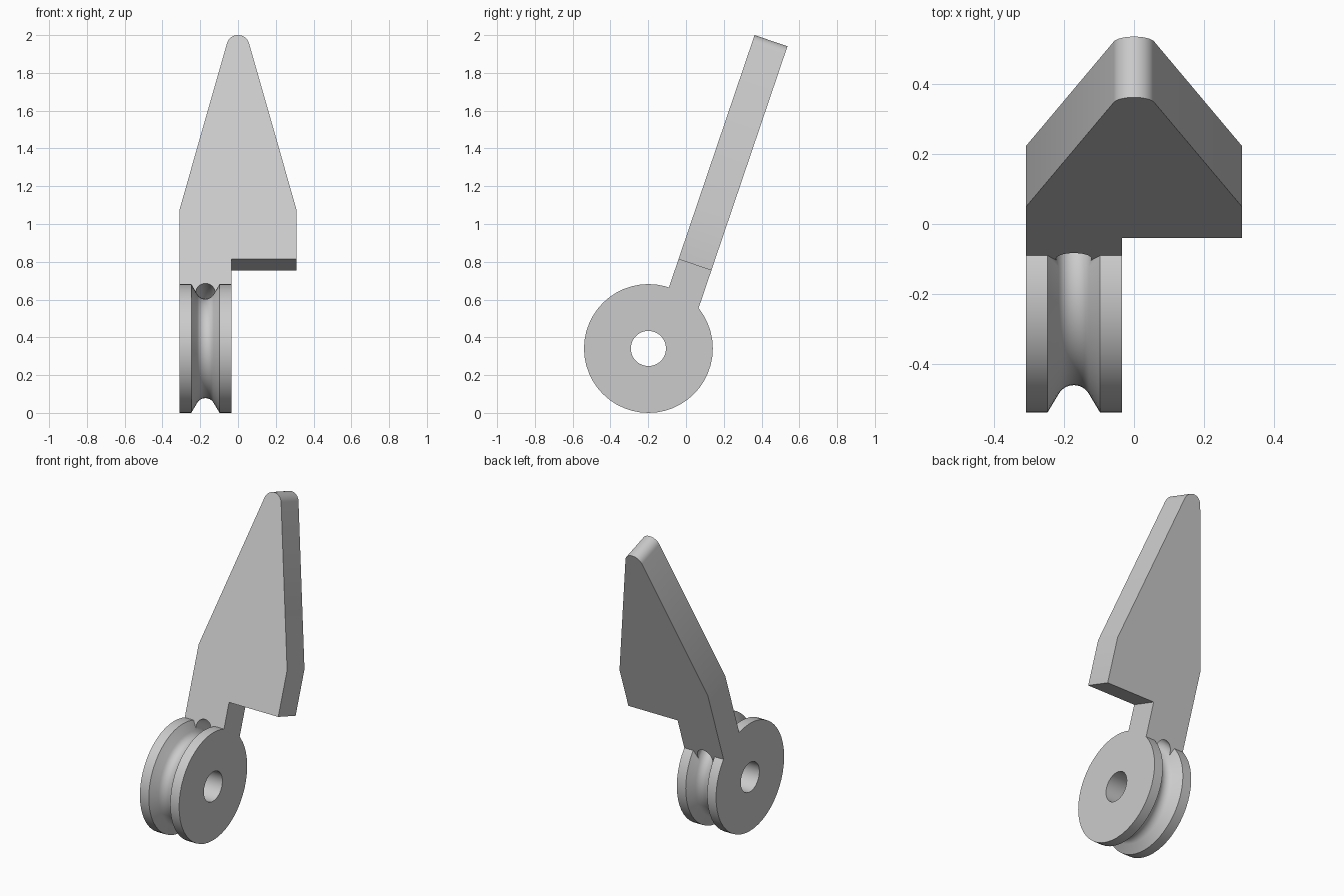
import bpy, bmesh
from math import sin, cos, atan2, asin, hypot, pi, radians
from mathutils import Vector

if "Cube" in bpy.data.objects:
    bpy.data.objects.remove(bpy.data.objects["Cube"])

LEFT, RIGHT = -0.035, -0.31              # wheel faces along x
MID = (LEFT + RIGHT) / 2
HUB = Vector((0, -0.199, 0.341))         # wheel centre
RIM, BORE = 0.341, 0.093
ROPE_R, ROPE = 0.313, 0.05               # groove centre line and rope radius
STEPS = 48

grey = bpy.data.materials.new("light_grey")
grey.use_nodes = True
colour = (0.6, 0.6, 0.6, 1)
grey.diffuse_color = colour
grey.node_tree.nodes["Principled BSDF"].inputs["Base Color"].default_value = colour


def finish(name, bm):
    bmesh.ops.recalc_face_normals(bm, faces=bm.faces)
    mesh = bpy.data.meshes.new(name)
    bm.to_mesh(mesh)
    bm.free()
    mesh.materials.append(grey)
    ob = bpy.data.objects.new(name, mesh)
    bpy.context.collection.objects.link(ob)
    return ob


def lathe(name, profile):
    """Spin a closed (x, radius) profile around the wheel axle."""
    bm = bmesh.new()
    rings = []
    for i in range(STEPS):
        a = 2 * pi * i / STEPS
        rings.append([bm.verts.new(HUB + Vector((x, r * sin(a), r * cos(a))))
                      for x, r in profile])
    n = len(profile)
    for i in range(STEPS):
        p, q = rings[i], rings[(i + 1) % STEPS]
        for j in range(n):
            k = (j + 1) % n
            bm.faces.new((p[j], p[k], q[k], q[j]))
    return finish(name, bm)


def boolean(ob, other, operation):
    mod = ob.modifiers.new(operation.lower(), "BOOLEAN")
    mod.operation, mod.solver, mod.object = operation, "EXACT", other
    bpy.context.view_layer.objects.active = ob
    bpy.ops.object.modifier_apply(modifier=mod.name)
    bpy.data.objects.remove(other)


# Grooved wheel with an axle bore
groove = [(MID + ROPE * cos(radians(d)), ROPE_R + ROPE * sin(radians(d)))
          for d in range(-150, -29, 10)]
wheel = lathe("wheel", [(RIGHT, BORE), (RIGHT, RIM), (MID - 0.075, RIM), *groove,
                        (MID + 0.075, RIM), (LEFT, RIM), (LEFT, BORE)])

# Leaning pointed blade: outline as (x, distance below the tip)
HALF, SHOULDER, STEP, END, TIP = 0.31, 0.977, 1.253, 1.6, 0.06
reach = SHOULDER - TIP
side = atan2(HALF, reach) - asin(TIP / hypot(HALF, reach))
arc = [(TIP * sin(t), TIP - TIP * cos(t))
       for t in [(pi / 2 - side) * (i / 8 - 1) for i in range(17)]]
outline = arc + [(HALF, SHOULDER), (HALF, STEP), (LEFT, STEP),
                 (LEFT, END), (RIGHT, END), (RIGHT, SHOULDER)]
lean = radians(18.75)
down = Vector((0, -sin(lean), -cos(lean)))
back = Vector((0, cos(lean), -sin(lean))) * 0.184
tip = Vector((0, 0.363, 2.0))
bm = bmesh.new()
front = bm.faces.new([bm.verts.new(tip + Vector((x, 0, 0)) + down * u)
                      for x, u in outline])
extruded = bmesh.ops.extrude_face_region(bm, geom=[front], use_keep_orig=True)
bmesh.ops.translate(bm, vec=back,
                    verts=[v for v in extruded["geom"] if isinstance(v, bmesh.types.BMVert)])
blade = finish("blade", bm)

# Rope tunnel through the blade, following the groove
tunnel = lathe("tunnel_cutter", [(MID + 0.051 * cos(2 * pi * i / 36),
                                  ROPE_R + 0.051 * sin(2 * pi * i / 36)) for i in range(36)])
boolean(blade, tunnel, "DIFFERENCE")

# Join the blade and wheel into one solid
boolean(blade, wheel, "UNION")
blade.name = "blade_with_grooved_wheel"
bpy.ops.object.select_all(action="DESELECT")
blade.select_set(True)
bpy.context.view_layer.objects.active = blade
bpy.ops.object.shade_smooth_by_angle(angle=radians(25))
